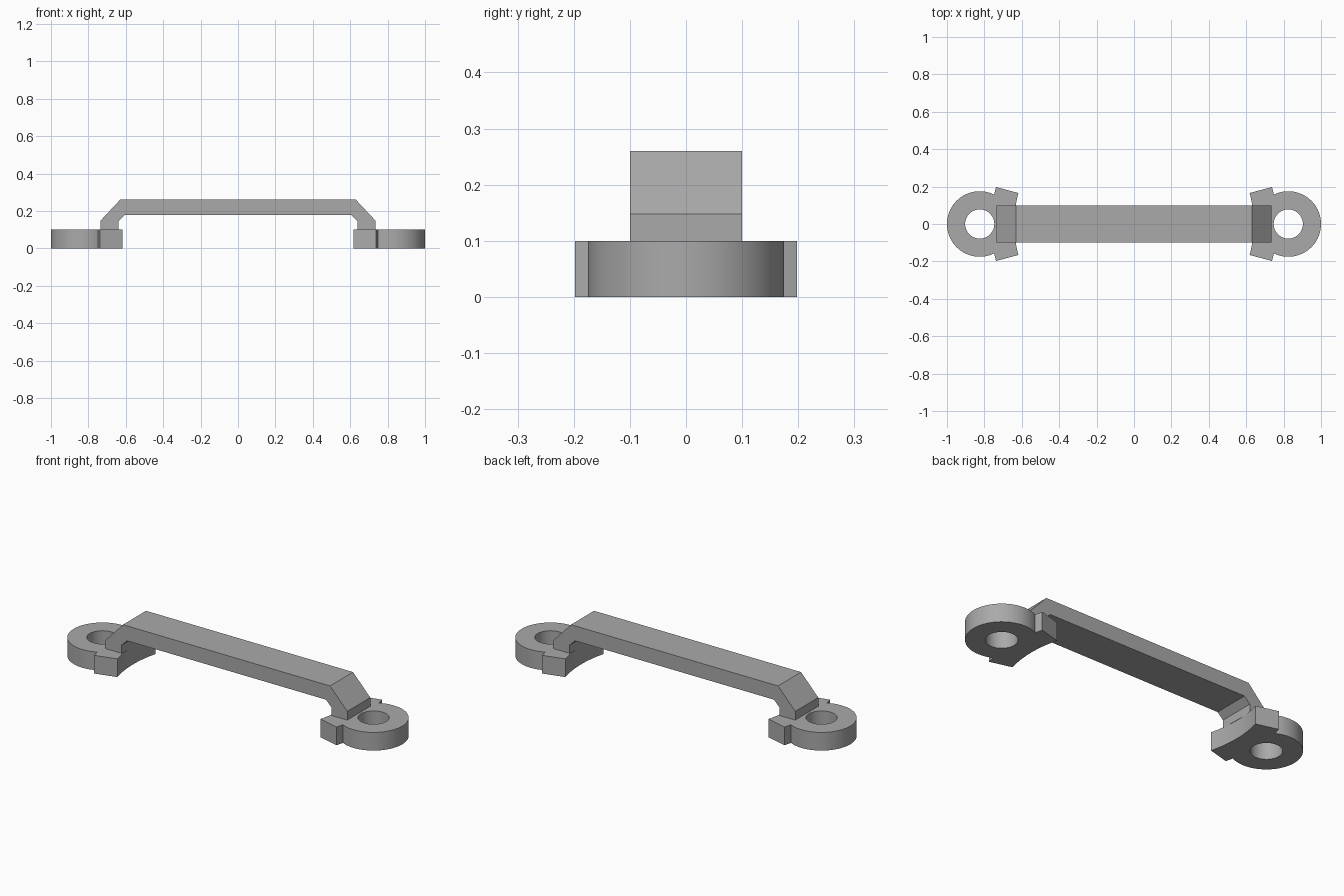
import bpy, bmesh
from math import cos, sin, radians, tau

if "Cube" in bpy.data.objects:
    bpy.data.objects.remove(bpy.data.objects["Cube"], do_unlink=True)

grey = bpy.data.materials.new("plain grey")
grey.use_nodes = True
colour = (0.4, 0.4, 0.4, 1)
grey.diffuse_color = colour
grey.node_tree.nodes["Principled BSDF"].inputs["Base Color"].default_value = colour


def extrude(name, points, direction):
    """Extrude a closed outline into a solid."""
    bm = bmesh.new()
    face = bm.faces.new([bm.verts.new(p) for p in points])
    top = bmesh.ops.extrude_face_region(bm, geom=[face])["geom"]
    bmesh.ops.translate(bm, vec=direction,
                        verts=[v for v in top if isinstance(v, bmesh.types.BMVert)])
    bmesh.ops.recalc_face_normals(bm, faces=bm.faces)
    mesh = bpy.data.meshes.new(name)
    bm.to_mesh(mesh)
    bm.free()
    mesh.materials.append(grey)
    obj = bpy.data.objects.new(name, mesh)
    bpy.context.collection.objects.link(obj)
    return obj


def arc(cx, radius, start, end, steps, z):
    angles = [radians(start + (end - start) * i / steps) for i in range(steps + 1)]
    return [(cx + radius * cos(a), radius * sin(a), z) for a in angles]


def disc(name, cx, radius, z, height):
    return extrude(name, arc(cx, radius, 0, 360, 72, z)[:-1], (0, 0, height))


def combine(obj, other, operation):
    mod = obj.modifiers.new(operation.title(), "BOOLEAN")
    mod.operation, mod.object, mod.solver = operation, other, "EXACT"
    bpy.ops.object.select_all(action="DESELECT")
    bpy.context.view_layer.objects.active = obj
    obj.select_set(True)
    bpy.ops.object.modifier_apply(modifier=mod.name)
    bpy.data.objects.remove(other, do_unlink=True)


# Mounting ends: round eyelet joined to a curved flange, with a bolt hole
thick = 0.1
for side, s, mid in (("left", 1, 0), ("right", -1, 180)):
    eyelet = disc(side + "_mounting_eyelet", s * 0.825, 0.175, 0, thick)
    outline = (arc(0, 0.64, mid - 15, mid + 15, 16, 0)
               + arc(0, 0.764, mid + 15, mid - 15, 16, 0))
    flange = extrude("flange", outline, (0, 0, thick))
    combine(eyelet, flange, "UNION")
    hole = disc("hole_cutter", s * 0.825, 0.078, -0.1, 0.3)
    hole.hide_render = True
    combine(eyelet, hole, "DIFFERENCE")
    bpy.ops.object.shade_smooth_by_angle(angle=radians(30))

# Raised handle: bent flat bar with chamfered corners
half = [(0.605, 0.178), (0.638, 0.145), (0.638, thick),
        (0.735, thick), (0.735, 0.148), (0.63, 0.26)]
profile = half + [(-x, z) for x, z in reversed(half)]
extrude("handle_bar", [(x, -0.1, z) for x, z in profile], (0, 0.2, 0))
